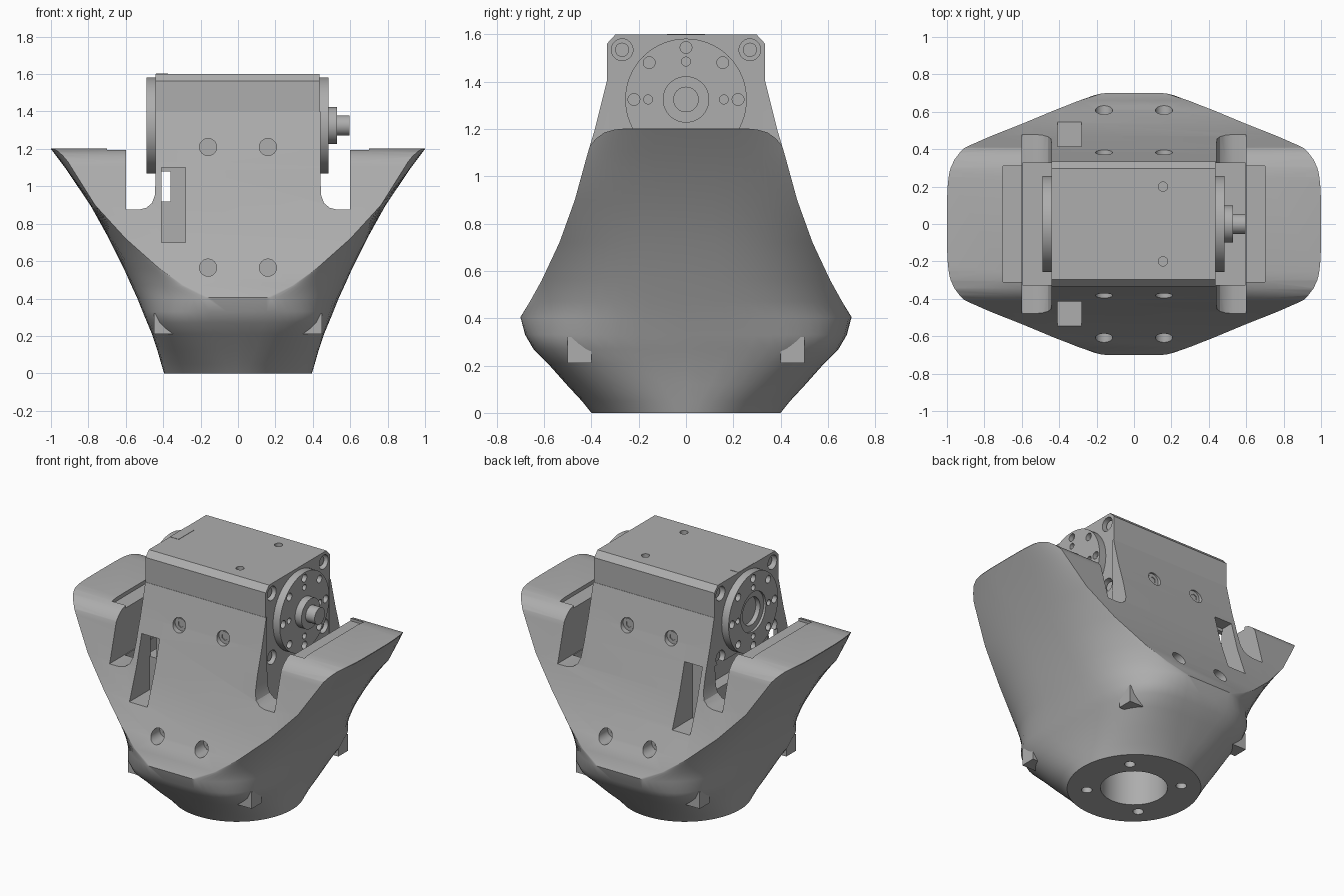
import bpy, bmesh, math
from mathutils import Matrix, Vector

cube = bpy.data.objects.get("Cube")
if cube:
    bpy.data.objects.remove(cube, do_unlink=True)

grey = bpy.data.materials.new("light grey")
grey.use_nodes = True
COLOUR = (0.42, 0.42, 0.42, 1)
grey.diffuse_color = COLOUR
grey.node_tree.nodes["Principled BSDF"].inputs["Base Color"].default_value = COLOUR


def finish(bm, name):
    bmesh.ops.recalc_face_normals(bm, faces=bm.faces)
    mesh = bpy.data.meshes.new(name)
    bm.to_mesh(mesh)
    bm.free()
    mesh.materials.append(grey)
    ob = bpy.data.objects.new(name, mesh)
    bpy.context.scene.collection.objects.link(ob)
    return ob


def box(name, x0, x1, y0, y1, z0, z1):
    bm = bmesh.new()
    size = Matrix.Diagonal((x1 - x0, y1 - y0, z1 - z0, 1))
    centre = Matrix.Translation(((x0 + x1) / 2, (y0 + y1) / 2, (z0 + z1) / 2))
    bmesh.ops.create_cube(bm, size=1, matrix=centre @ size)
    return finish(bm, name)


def rod(name, start, end, radius, sides=32, end_radius=None):
    a, b = Vector(start), Vector(end)
    turn = (b - a).to_track_quat('Z', 'Y').to_matrix().to_4x4()
    bm = bmesh.new()
    bmesh.ops.create_cone(bm, cap_ends=True, segments=sides, radius1=radius,
                          radius2=radius if end_radius is None else end_radius,
                          depth=(b - a).length,
                          matrix=Matrix.Translation((a + b) / 2) @ turn)
    return finish(bm, name)


def prism(name, points, axis, a, b):
    """Extrude a (side, height) profile along x or y."""
    bm = bmesh.new()
    rings = [[bm.verts.new((d, p, z) if axis == 'x' else (p, d, z)) for p, z in points]
             for d in (a, b)]
    bridge(bm, rings)
    return finish(bm, name)


def bridge(bm, rings):
    n = len(rings[0])
    for low, high in zip(rings, rings[1:]):
        for i in range(n):
            j = (i + 1) % n
            bm.faces.new((low[i], low[j], high[j], high[i]))
    bm.faces.new(rings[0])
    bm.faces.new(rings[-1])


def carve(ob, cutters):
    for c in cutters:
        m = ob.modifiers.new("cut", 'BOOLEAN')
        m.operation, m.solver, m.object = 'DIFFERENCE', 'EXACT', c
    graph = bpy.context.evaluated_depsgraph_get()
    graph.update()
    mesh = bpy.data.meshes.new_from_object(ob.evaluated_get(graph))
    ob.modifiers.clear()
    ob.data = mesh
    for c in cutters:
        bpy.data.objects.remove(c, do_unlink=True)


# Body shell: height, half width, half depth, flat half width, corner powers
SECTIONS = [
    (0, .395, .40, .01, 2, 2), (.05, .41, .44, .01, 2.2, 2.2),
    (.12, .43, .505, .01, 2.7, 2.7), (.21, .46, .585, .01, 3.2, 3.2),
    (.27, .485, .645, .02, 3.5, 3.4), (.33, .51, .68, .06, 3.5, 2.8),
    (.405, .54, .70, .15, 3.2, 1.6), (.47, .57, .66, .29, 3, 1.3),
    (.56, .61, .61, .42, 3, 1.1), (.72, .69, .535, .6, 3, 1),
    (.9, .79, .47, .765, 3, 1), (1.1, .925, .415, .89, 4, 1),
    (1.2, 1.0, .385, .95, 4, 1), (1.3, 1.0, .36, .95, 4, 1), (1.4, 1.0, .335, .95, 4, 1),
]
STEPS = 14
bm = bmesh.new()
rings = []
for z, w, d, flat, m, q in SECTIONS:
    quarter = []
    for i in range(STEPS + 1):
        t = max(0, math.cos(math.pi / 2 * i / STEPS)) ** (2 / m)
        quarter.append((flat + (w - flat) * max(0, 1 - t ** m) ** (1 / q), d * t))
    back = quarter[:-1] + [(w, 0)]
    right = back + [(x, -y) for x, y in reversed(back[:-1])]
    loop = right + [(-x, -y) for x, y in right]
    rings.append([bm.verts.new((x, y, z)) for x, y in loop])
bridge(bm, rings)
body = finish(bm, "body_shell")

# Cuts that form the arms, slots, cavity, windows and screw holes
cuts = [box("cavity", -.595, .595, -.325, .325, .65, 2),
        box("window", -.41, -.28, -1, 1, .7, 1.1),
        rod("base_hole", (0, 0, -.1), (0, 0, .55), .2, 48)]
half_arm = [(.7, 1.09), (.42, 1.1), (.405, 1.13), (.38, 1.16), (.345, 1.185), (.3, 1.198), (.25, 1.203)]
arm_top = half_arm + [(-y, z) for y, z in reversed(half_arm)] + [(-.7, 1.8), (.7, 1.8)]
slot = [(.6, 1.7), (.6, .875), (.53, .875), (.49, .885), (.46, .91), (.445, .95), (.44, 1.05), (.44, 1.7)]
for s in (-1, 1):
    cuts.append(prism("arm_trim", arm_top, 'x', s * .5, s * 1.3))
    cuts.append(prism("slot", [(s * x, z) for x, z in slot], 'y', -1, 1))
    cuts.append(box("arm_step", *sorted((s * .52, s * .7)), -.31, .31, 1.178, 1.5))
    for f in (-1, 1):
        for z, seat in ((1.21, .36), (.565, .52)):
            cuts.append(rod("screw_seat", (s * .16, f * seat, z), (s * .16, f, z), .046, 24))
        cuts.append(rod("base_screw", (s * .2, f * .2, -.1), (s * .2, f * .2, .12), .032, 20))
carve(body, cuts)

parts = [body]
for s in (-1, 1):
    for f in (-1, 1):
        # Square tabs poking through the lower corners
        parts.append(box("corner_tab", *sorted((s * .33, s * .45)), *sorted((f * .4, f * .5)), .21, .32))
        # Screw rims inside the wall seats
        for z, seat in ((1.21, .35), (.565, .51)):
            screw = rod("wall_screw", (s * .16, f * seat, z), (s * .16, f * (seat + .015), z), .036, 24)
            carve(screw, [rod("socket", (s * .16, f * (seat + .005), z), (s * .16, f, z), .022, 6)])
            parts.append(screw)

# Motor block with chamfered top edges
AXIS_Z = 1.325
profile = [(-.333, .62), (.333, .62), (.333, 1.562), (.298, 1.6), (-.298, 1.6), (-.333, 1.562)]
motor = prism("motor_block", profile, 'x', -.44, .435)
cuts = [box("side_notch", -.6, -.36, -.5, .5, .92, 1.08)]
for f in (-1, 1):
    cuts.append(rod("top_hole", (.155, f * .2, 1.55), (.155, f * .2, 1.7), .025, 20))
    for s in (-1, 1):
        for z in (1.535, 1.115):
            cuts.append(rod("corner_hole", (s * .39, f * .27, z), (s * .6, f * .27, z), .046, 24))
carve(motor, cuts)
parts.append(motor)
for s in (-1, 1):
    for f in (-1, 1):
        for z in (1.535, 1.115):
            parts.append(rod("corner_screw", (s * .38, f * .27, z), (s * .415, f * .27, z), .03, 20))
parts.append(box("top_label_plate", -.439, -.375, -.08, .08, 1.598, 1.602))


# Output discs on both ends, with a ring of screw holes
def disc(name, x0, x1, extra):
    s = 1 if x1 > 0 else -1
    ob = rod(name, (x0, 0, AXIS_Z), (x1, 0, AXIS_Z), .257, 64)
    cutters = extra
    for i in range(8):
        a = i * math.pi / 4
        rings = [(.22, .025)] + ([(.16, .019)] if i % 2 == 0 else [])
        for r, size in rings:
            y, z = r * math.cos(a), AXIS_Z + r * math.sin(a)
            cutters.append(rod("disc_hole", (x1 - s * .03, y, z), (x1 + s * .1, y, z), size, 20))
    carve(ob, cutters)
    parts.append(ob)


disc("drive_disc", .42, .484, [])
disc("idler_disc", -.42, -.49, [
    rod("recess", (-.475, 0, AXIS_Z), (-.6, 0, AXIS_Z), .13, 48),
    rod("bore", (-.445, 0, AXIS_Z), (-.6, 0, AXIS_Z), .09, 48)])
parts.append(rod("drive_hub", (.47, 0, AXIS_Z), (.53, 0, AXIS_Z), .098, 48))
parts.append(rod("drive_shaft", (.52, 0, AXIS_Z), (.595, 0, AXIS_Z), .054, 32))

# Smooth shading with sharp creases
bpy.ops.object.select_all(action='DESELECT')
for ob in parts:
    ob.select_set(True)
bpy.context.view_layer.objects.active = body
bpy.ops.object.shade_smooth_by_angle(angle=math.radians(28))
